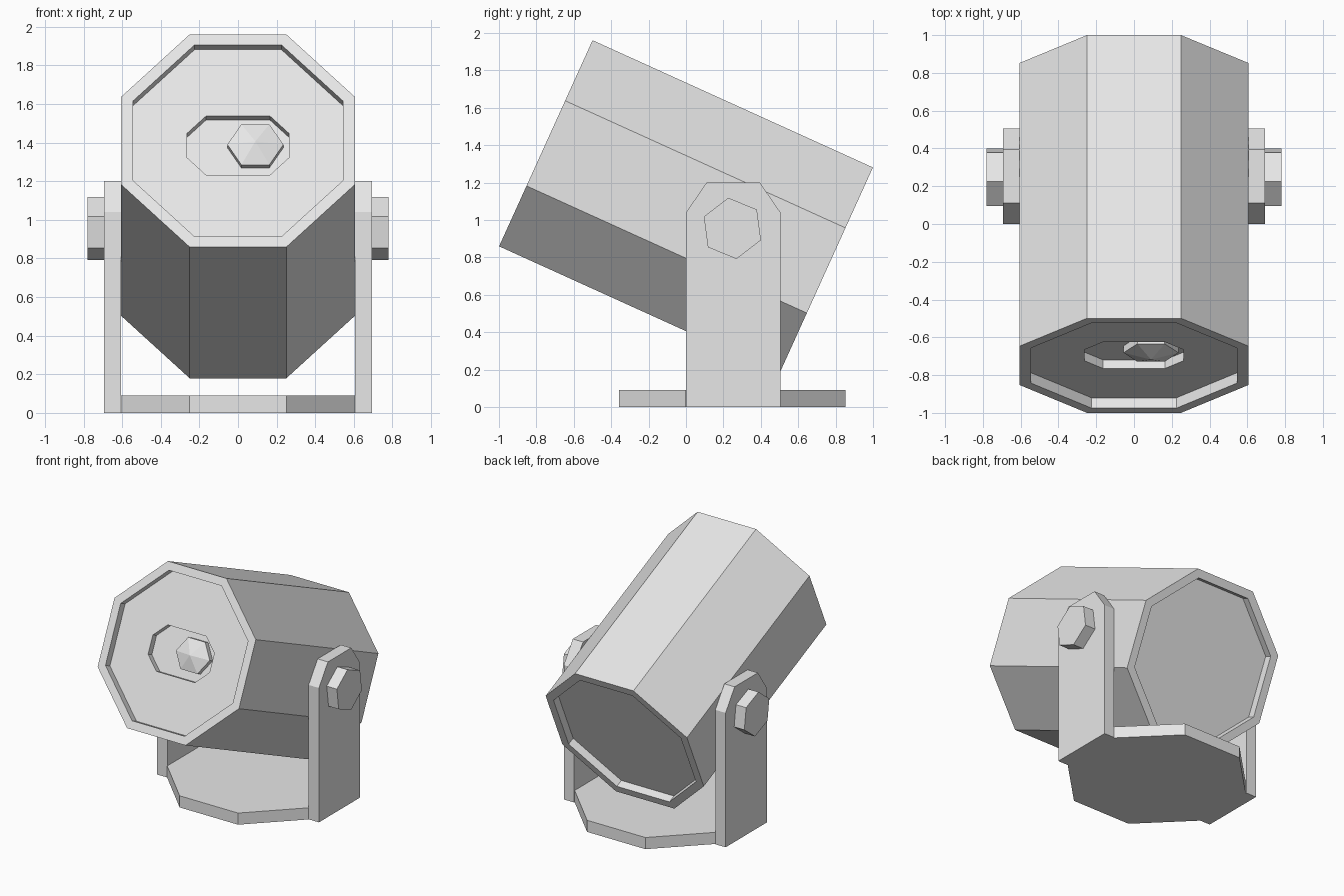
import bpy, bmesh
from math import sin, cos, radians
from mathutils import Matrix

cube = bpy.data.objects.get("Cube")
if cube:
    bpy.data.objects.remove(cube, do_unlink=True)

grey = bpy.data.materials.new("light_grey")
grey.use_nodes = True
COLOUR = (0.8, 0.8, 0.8, 1)
grey.diffuse_color = COLOUR
grey.node_tree.nodes["Principled BSDF"].inputs["Base Color"].default_value = COLOUR


def loft(name, rings, matrix=Matrix()):
    """Bridge a list of (outline, height) rings and cap both ends."""
    bm = bmesh.new()
    loops = [[bm.verts.new((x, y, h)) for x, y in pts] for pts, h in rings]
    for a, b in zip(loops, loops[1:]):
        n = len(a)
        for i in range(n):
            j = (i + 1) % n
            bm.faces.new((a[i], a[j], b[j], b[i]))
    bm.faces.new(loops[0])
    bm.faces.new(loops[-1])
    # a ring of zero size becomes a single point
    bmesh.ops.remove_doubles(bm, verts=bm.verts, dist=1e-5)
    bmesh.ops.transform(bm, matrix=matrix, verts=bm.verts)
    bmesh.ops.recalc_face_normals(bm, faces=bm.faces)
    mesh = bpy.data.meshes.new(name)
    bm.to_mesh(mesh)
    bm.free()
    mesh.materials.append(grey)
    obj = bpy.data.objects.new(name, mesh)
    bpy.context.collection.objects.link(obj)
    return obj


def octagon(w, h, fw, fh):
    """Chamfered rectangle: half width, half height, half flats."""
    quarter = [(w, fh), (fw, h)]
    half = quarter + [(-x, y) for x, y in reversed(quarter)]
    return half + [(-x, -y) for x, y in half]


def hexagon(rx, ry, turn=0, cx=0, cy=0):
    angles = [radians(60 * i + turn) for i in range(6)]
    return [(cx + rx * cos(a), cy + ry * sin(a)) for a in angles]


R, FLAT, PIVOT_Y = 0.605, 0.25, 0.248
outer = octagon(R, R, FLAT, FLAT)
inner = octagon(0.545, 0.545, 0.225, 0.225)
slot = octagon(0.263, 0.168, 0.165, 0.07)

# Lamp body, tilted upward, with a recessed face, socket and back
HALF, STEP = 0.823, 0.06
tilt = Matrix.Translation((0, 0, 1.07)) @ Matrix.Rotation(radians(65.6), 4, "X")
socket_floor = HALF - STEP - 0.05
loft("lamp_body", [
    (slot, socket_floor), (slot, HALF - STEP), (inner, HALF - STEP),
    (inner, HALF), (outer, HALF), (outer, -HALF),
    (inner, -HALF), (inner, STEP - HALF)], tilt)

# Bulb: short hexagonal stub with a low pointed cap
bulb = hexagon(0.145, 0.133, cx=0.09, cy=0.01)
stub_top = socket_floor + 0.04
bulb_obj = loft("bulb", [(bulb, socket_floor - 0.01), (bulb, stub_top),
                         (hexagon(0.001, 0.001, cx=0.09, cy=0.01), stub_top + 0.04)], tilt)

# Base plate
loft("base_plate", [(outer, 0), (outer, 0.09)], Matrix.Translation((0, PIVOT_Y, 0)))

# Side arms and hexagonal pivot knobs, outlined in the y-z plane
sideways = Matrix(((0, 0, 1, 0), (1, 0, 0, 0), (0, 1, 0, 0), (0, 0, 0, 1)))
arm = [(0, 0), (0.505, 0), (0.505, 1.04), (0.395, 1.2), (0.11, 1.2), (0, 1.04)]
knob = hexagon(0.165, 0.165, 37.6, PIVOT_Y, 0.955)
for side, s in (("left", 1), ("right", -1)):
    loft(side + "_arm", [(arm, s * R), (arm, s * 0.693)], sideways)
    loft(side + "_knob", [(knob, s * 0.69), (knob, s * 0.78)], sideways)
